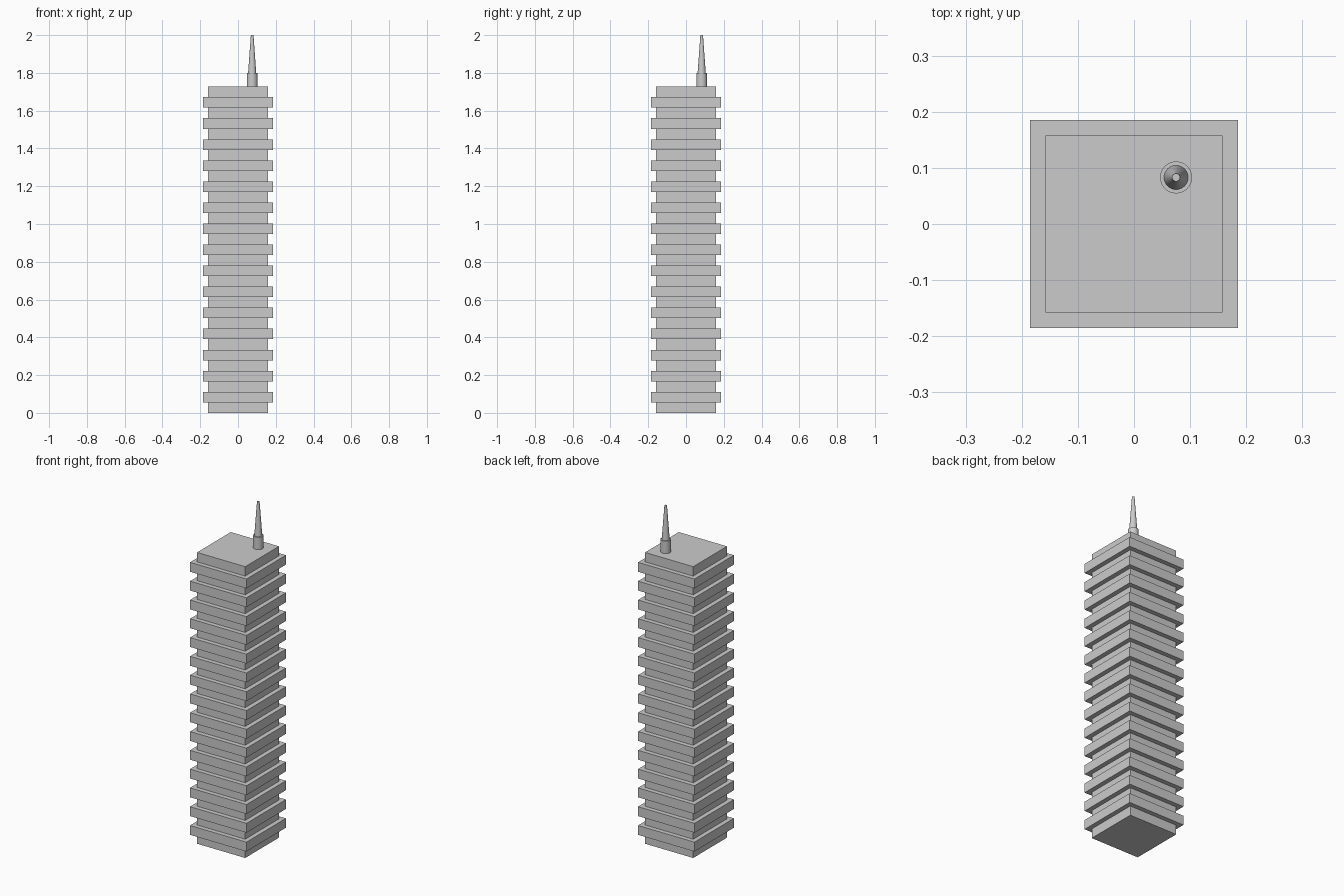
import bpy, math

if "Cube" in bpy.data.objects:
    bpy.data.objects.remove(bpy.data.objects["Cube"])

STEP = 1.727 / 31          # the tower is 31 equal layers: 16 recessed, 15 projecting
CORE, SLAB = 0.158, 0.185  # half widths


def box(name, half, z0, z1):
    bpy.ops.mesh.primitive_cube_add(size=1, location=(0, 0, (z0 + z1) / 2))
    ob = bpy.context.object
    ob.name = name
    ob.scale = (2 * half, 2 * half, z1 - z0)
    bpy.ops.object.transform_apply(location=False, rotation=False, scale=True)
    return ob


def mast_part(name, r0, r1, z0, z1):
    bpy.ops.mesh.primitive_cone_add(vertices=32, radius1=r0, radius2=r1, depth=z1 - z0,
                                    location=(0.075, 0.083, (z0 + z1) / 2))
    ob = bpy.context.object
    ob.name = name
    bpy.ops.object.shade_smooth_by_angle(angle=math.radians(30))
    return ob


# Tower: alternating recessed storeys and projecting floor slabs
for i in range(31):
    recessed = i % 2 == 0
    box(f"{'recessed_storey' if recessed else 'floor_slab'}_{i // 2 + 1}",
        CORE if recessed else SLAB, i * STEP, (i + 1) * STEP)

# Roof mast, set off centre: round base and tapered spire
mast_part("mast_base", 0.0285, 0.0285, 31 * STEP, 1.80)
mast_part("mast_spire", 0.0215, 0.007, 1.80, 2.0)
